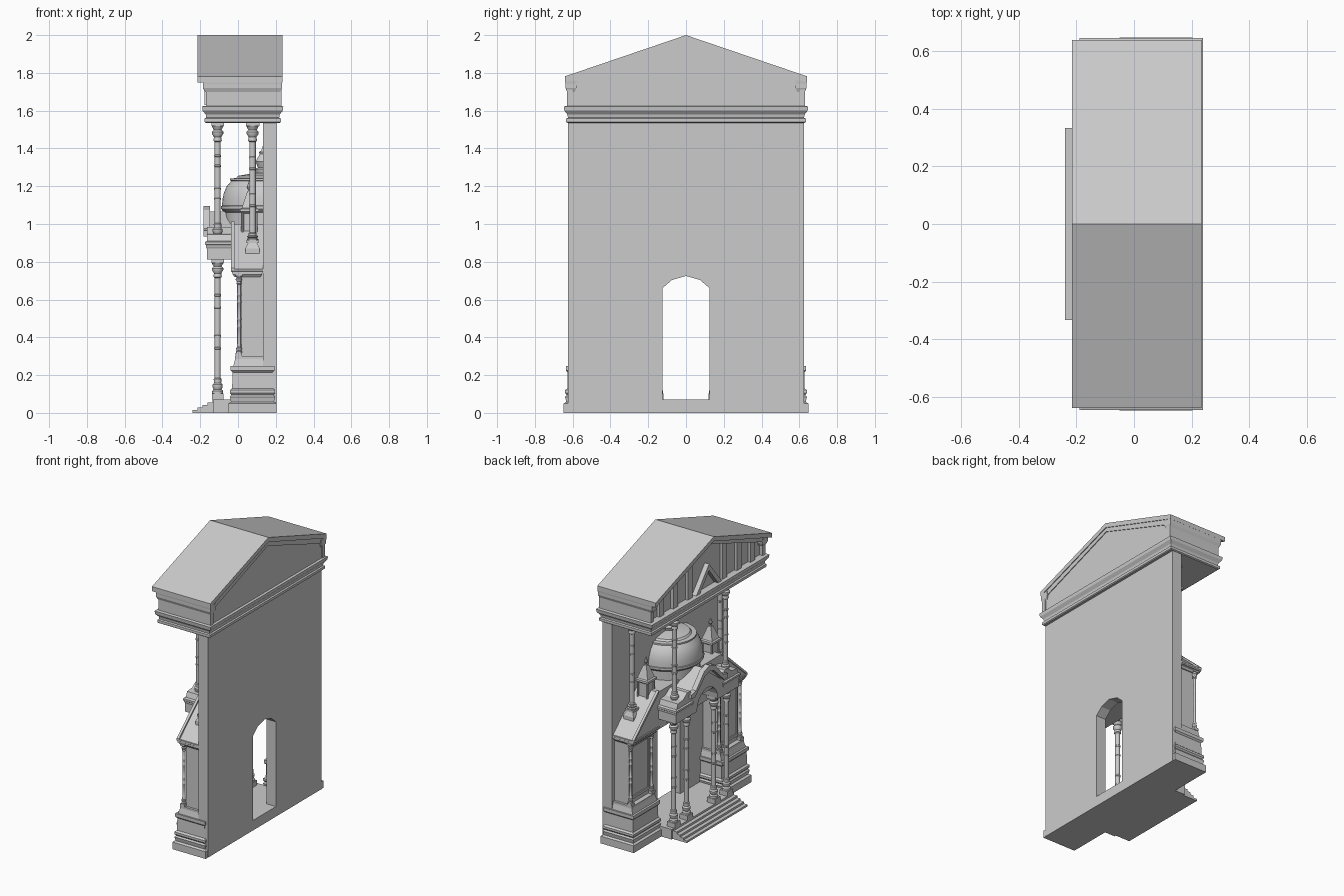
import bpy, bmesh, math


def make(name, verts, faces, smooth=False):
    me = bpy.data.meshes.new(name)
    me.from_pydata(verts, [], faces)
    bm = bmesh.new()
    bm.from_mesh(me)
    bmesh.ops.recalc_face_normals(bm, faces=bm.faces)
    bm.to_mesh(me)
    bm.free()
    ob = bpy.data.objects.new(name, me)
    bpy.context.collection.objects.link(ob)
    if smooth:
        bpy.context.view_layer.objects.active = ob
        ob.select_set(True)
        bpy.ops.object.shade_smooth_by_angle(angle=math.radians(35))
        ob.select_set(False)
    return ob


def skin(rings):
    """Join equal closed rings into a capped solid."""
    n = len(rings[0])
    verts = [v for r in rings for v in r]
    faces = [(k*n + i, k*n + (i+1) % n, (k+1)*n + (i+1) % n, (k+1)*n + i)
             for k in range(len(rings)-1) for i in range(n)]
    faces += [tuple(range(n)), tuple(range(len(verts)-n, len(verts)))]
    return verts, faces


def prism(name, yz, x0, x1):
    return make(name, *skin([[(x, y, z) for y, z in yz] for x in (x0, x1)]))


def stack(name, x0, x1, y0, y1, levels):
    """Moulded rectangular block: levels are (outset, z)."""
    y0, y1 = min(y0, y1), max(y0, y1)
    return make(name, *skin([[(x0-d, y0-d, z), (x1+d, y0-d, z), (x1+d, y1+d, z), (x0-d, y1+d, z)]
                             for d, z in levels]))


def box(name, x0, x1, y0, y1, z0, z1):
    return stack(name, x0, x1, y0, y1, [(0, z0), (0, z1)])


def lathe(name, x, y, prof, n=16, half=False):
    """Turned solid; half keeps only the -x side, flat against the wall."""
    angles = [math.pi/2 + math.pi*i/(n-1) if half else 2*math.pi*i/n for i in range(n)]
    return make(name, *skin([[(x + r*math.cos(a), y + r*math.sin(a), z) for a in angles]
                             for r, z in prof]), smooth=True)


def mirrored(right):
    return right + [(-y, z) for y, z in reversed(right) if y != 0]


def column(name, x, y, z0, z1, r, base, cap):
    """Ringed shaft with turned base and capital, square plinth and abacus."""
    w = r*1.9
    box(name + "_plinth", x-w, x+w, y-w, y+w, z0, z0 + base*.3)
    a, b = z0 + base, z1 - cap
    prof = [(r*1.8, z0 + base*.3), (r*1.8, z0 + base*.42), (r*1.3, z0 + base*.5), (r*1.7, z0 + base*.62),
            (r*1.7, z0 + base*.72), (r*1.2, z0 + base*.8), (r*1.3, a), (r, a + .005)]
    for t in (.3, .42, .7, .82):
        z = a + (b-a)*t
        prof += [(r, z-.006), (r*1.15, z-.004), (r*1.15, z+.004), (r, z+.006)]
    prof += [(r, b-.005), (r*1.4, b), (r*1.2, b + cap*.2), (r*1.9, b + cap*.38), (r*1.9, b + cap*.48),
             (r*1.3, b + cap*.58), (r*2, b + cap*.8)]
    lathe(name, x, y, prof, 14)
    box(name + "_abacus", x-w*1.1, x+w*1.1, y-w*1.1, y+w*1.1, z1 - cap*.22, z1)


# Back wall with arched doorway
prism("back_wall", [(-.625, 0), (-.625, 1.56), (.625, 1.56), (.625, 0), (.125, 0), (.125, .66),
                    (.075, .703), (0, .725), (-.075, .703), (-.125, .66), (-.125, 0)], .132, .205)

# Upper entablature and gable roof
stack("entablature", -.165, .215, -.622, .622,
      [(.005, 1.535), (.012, 1.54), (.012, 1.558), (.003, 1.563), (.006, 1.58), (.022, 1.6),
       (.025, 1.622), (.01, 1.626)])
prism("gable_core", [(-.628, 1.62), (.628, 1.62), (.628, 1.74), (0, 1.955), (-.628, 1.74)], -.145, .225)
prism("roof", [(.64, 1.782), (0, 2), (-.64, 1.782), (-.64, 1.75), (0, 1.968), (.64, 1.75)], -.215, .235)
prism("raking_moulding", [(.636, 1.753), (0, 1.972), (-.636, 1.753), (-.632, 1.715), (0, 1.94), (.632, 1.715)],
      -.185, .23)
for s in (1, -1):
    box("frieze_return", -.17, .23, s*.60, s*.63, 1.622, 1.735)
    stack("eave_moulding", -.165, .213, s*.60, s*.618, [(.012, 1.7), (.02, 1.72), (.02, 1.74), (.022, 1.76)])
    for y in (.5, .35, .19):
        prism("gable_strip", [(s*(y-.025), 1.62), (s*(y+.025), 1.62), (s*(y+.025), 1.945-.34*(y+.025)),
                              (s*(y-.025), 1.945-.34*(y-.025))], -.165, -.14)
prism("gable_inner_peak", [(.14, 1.63), (0, 1.8), (-.14, 1.63), (-.1, 1.63), (0, 1.755), (.1, 1.63)],
      -.178, -.14)

# Side towers
for s, side in ((1, "left"), (-1, "right")):
    stack("tower_base_" + side, -.025, .178, s*.355, s*.622,
          [(.026, 0), (.026, .05), (.012, .058), (.018, .085), (.01, .095), (.018, .105), (.018, .12), (.006, .13),
           (.004, .215), (.014, .225), (.014, .248)])
    stack("tower_plinth_" + side, -.015, .135, s*.36, s*.615,
          [(.01, .245), (0, .285), (0, .3)])
    box("tower_body_" + side, .018, .14, s*.375, s*.598, .29, .74)
    # raised panel frames on the front
    for y in (.385, .575):
        box("front_frame_post_" + side, .01, .03, s*y, s*(y+.013), .33, .71)
    for z in (.33, .69):
        box("front_frame_rail_" + side, .01, .03, s*.385, s*.588, z, z+.018)
    # corner colonnettes
    for y in (.372, .602):
        column("colonnette_" + side, .005, s*y, .3, .735, .009, .06, .05)
    stack("tower_cornice_" + side, -.018, .118, s*.362, s*.605,
          [(0, .72), (.01, .733), (.01, .742), (.018, .75), (.018, .762)])

# Shared lean-to roof and centre block
prism("lean_to_roof", mirrored([(.622, .74), (.622, .755), (.35, 1.0)]), -.03, .14)
for s in (1, -1):
    prism("lean_to_coping", [(s*.624, .752), (s*.624, .768), (s*.35, 1.013), (s*.35, .99)], -.036, -.018)

# Half dome on drum with lantern, set against the wall
lathe("drum", .14, 0, [(.205, .95), (.205, 1.06), (.222, 1.07), (.23, 1.08), (.23, 1.095), (.215, 1.1)], 24, True)
lathe("dome", .14, 0, [(.225, 1.095), (.223, 1.13), (.215, 1.165), (.2, 1.2), (.175, 1.228), (.182, 1.231),
                       (.182, 1.241), (.15, 1.243), (.14, 1.255), (.08, 1.265), (.03, 1.27)], 24, True)
lathe("lantern", .135, 0, [(.035, 1.26), (.045, 1.29), (.03, 1.3), (.043, 1.33), (.02, 1.37), (.024, 1.38),
                           (.012, 1.39), (.002, 1.42)], 12, True)

# Turrets beside the dome
for s in (1, -1):
    y = s*.355
    stack("turret", .06, .06, y, y, [(.055, .88), (.055, .91), (.036, .915), (.036, 1.055), (.05, 1.065),
                                     (.05, 1.08), (.04, 1.085), (.012, 1.17)])
    for dx in (-.036, .036):
        for dy in (-.036, .036):
            lathe("turret_corner_shaft", .06+dx, y+dy, [(.008, .91), (.008, 1.065)], 8)
    lathe("turret_finial", .06, y, [(.012, 1.165), (.007, 1.18), (.014, 1.195), (.003, 1.225)], 8)

# Porch: floor, steps, columns
box("porch_floor", -.13, .205, -.345, .345, 0, .07)
for i in range(5):
    box(f"step_{i}", -.24 + i*.026, -.08, -.333, .333, i*.014, (i+1)*.014)
for y in (-.29, -.15, .15, .29):
    column("porch_column", -.108, y, .07, .815, .016, .11, .095)

# Porch beam with arched centre, cornice and gable
arch = [(.115*math.cos(a*math.pi/10), .815 + .12*math.sin(a*math.pi/10)) for a in range(11)]
prism("porch_beam", [(.345, .9), (.345, .812), (.12, .812)] + arch + [(-.12, .812), (-.345, .812), (-.345, .9),
                                                                     (-.16, .93), (0, 1.05), (.16, .93)],
      -.165, -.025)
for s in (1, -1):
    stack("porch_side_cornice", -.165, -.03, s*.175, s*.345, [(0, .87), (.005, .88), (.005, .888), (.01, .892),
                                                           (.01, .905), (0, .91)])
    # stepped scroll shoulders of the gable
    prism("gable_shoulder", [(s*.34, .905), (s*.325, .945), (s*.27, .95), (s*.22, .985), (s*.19, .985),
                             (s*.13, .905)], -.165, -.03)
prism("porch_gable_rim", mirrored([(.2, .935), (.2, .965), (.15, .975), (.06, 1.075), (0, 1.095)])
      + [(-.16, .935), (-.05, 1.04), (0, 1.055), (.05, 1.04), (.16, .935)], -.183, -.148)
prism("porch_roof", mirrored([(.345, .9), (.18, .95), (0, 1.065)]), -.15, .13)

# Tall upper columns carrying the gable
for s in (1, -1):
    column("front_upper_column", -.108, s*.28, .9, 1.54, .016, .1, .1)
    column("rear_upper_column", .077, s*.485, .9, 1.54, .017, .05, .1)
    stack("rear_column_pedestal", .077, .077, s*.485, s*.485, [(.038, .83), (.038, .87), (.024, .9), (.03, .915)])
